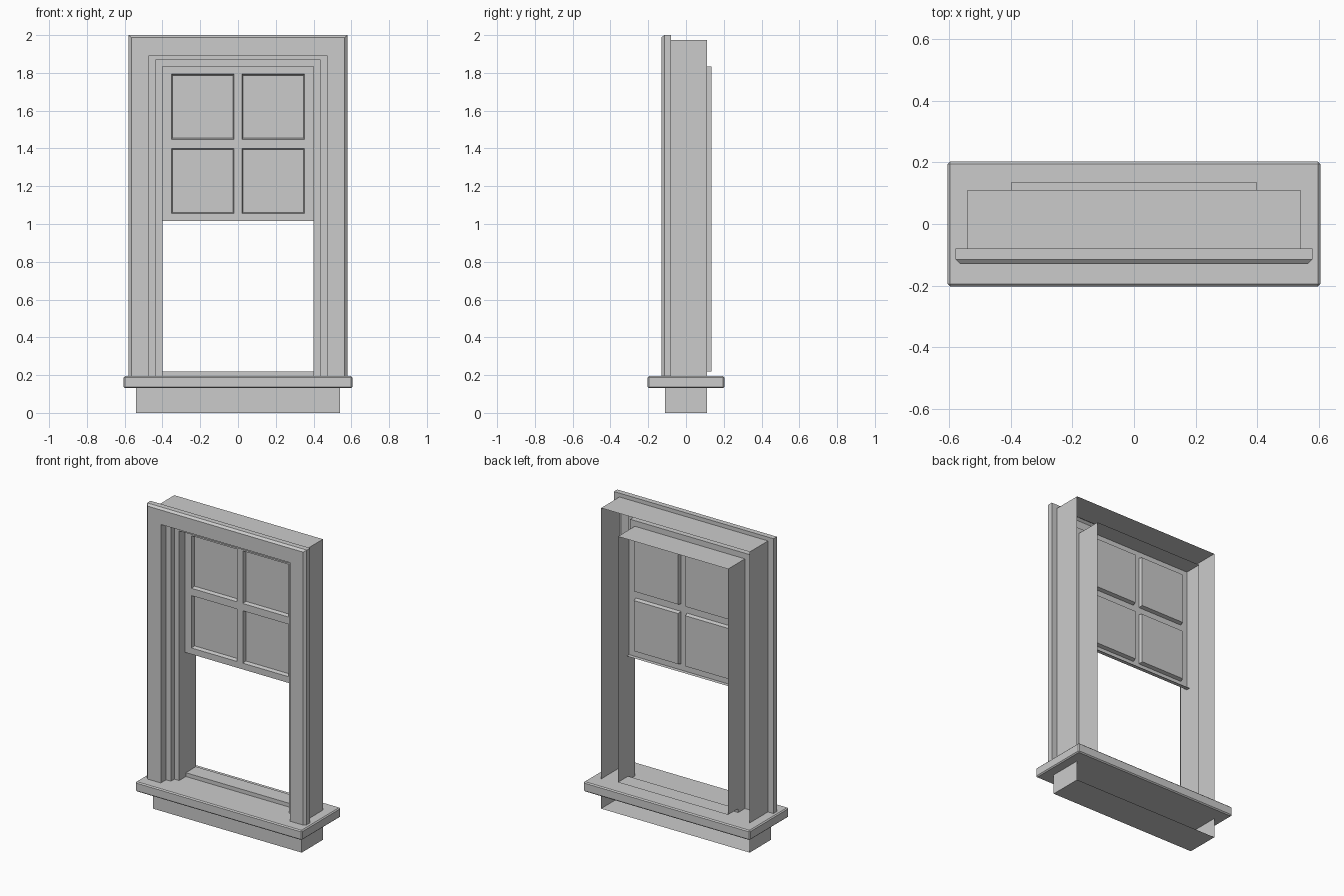
import bpy, bmesh
from mathutils import Vector

if "Cube" in bpy.data.objects:
    bpy.data.objects.remove(bpy.data.objects["Cube"])

SILL_TOP = 0.195


def finish(name, bm):
    bmesh.ops.remove_doubles(bm, verts=bm.verts, dist=1e-5)
    me = bpy.data.meshes.new(name)
    bm.to_mesh(me)
    bm.free()
    ob = bpy.data.objects.new(name, me)
    bpy.context.collection.objects.link(ob)
    return ob


def arch(name, profile, bottom=SILL_TOP):
    """Sweep (half width, top height, y) points up, across and down an opening."""
    bm = bmesh.new()
    rows = [[bm.verts.new(p) for p in
             ((-w, y, bottom), (-w, y, t), (w, y, t), (w, y, bottom))]
            for w, t, y in profile]
    for a, b in zip(rows, rows[1:]):
        for i in range(3):
            bm.faces.new((a[i], a[i + 1], b[i + 1], b[i]))
    return finish(name, bm)


def sheet(name, quads):
    bm = bmesh.new()
    for q in quads:
        bm.faces.new([bm.verts.new(p) for p in q])
    return finish(name, bm)


# Stepped front casing, open at the back
arch("casing", [(0.54, 1.975, -0.08), (0.58, 2.0, -0.08), (0.58, 2.0, -0.115),
                (0.565, 1.988, -0.13), (0.47, 1.893, -0.13), (0.47, 1.893, -0.075),
                (0.435, 1.872, -0.075), (0.435, 1.872, -0.04), (0.40, 1.835, -0.04)])

# Thin outer jamb and inner liner
arch("outer_jamb", [(0.54, 1.975, 0.11), (0.54, 1.975, -0.08)])
arch("liner_front", [(0.40, 1.835, -0.04), (0.40, 1.835, 0.03)])
arch("liner_back", [(0.40, 1.835, 0.03), (0.40, 1.835, 0.135)], 0.22)

# Raised step at the bottom of the opening
sheet("bottom_step", [
    [(-0.4, 0.03, SILL_TOP), (0.4, 0.03, SILL_TOP), (0.4, 0.03, 0.22), (-0.4, 0.03, 0.22)],
    [(-0.4, 0.03, 0.22), (0.4, 0.03, 0.22), (0.4, 0.135, 0.22), (-0.4, 0.135, 0.22)]])

# Raised upper sash: flat grid with four recessed panes and a bottom lip
xs = [-0.4, -0.352, -0.021, 0.021, 0.352, 0.4]
zs = [1.015, 1.056, 1.40, 1.448, 1.793, 1.835]
bm = bmesh.new()
grid = [[bm.verts.new((x, 0.02, z)) for x in xs] for z in zs]
panes = []
for j in range(5):
    for i in range(5):
        f = bm.faces.new((grid[j][i], grid[j][i + 1], grid[j + 1][i + 1], grid[j + 1][i]))
        if i in (1, 3) and j in (1, 3):
            panes.append(f)
lip = [e for e in bm.edges if all(v.co.z < 1.02 for v in e.verts)]
for f in bmesh.ops.extrude_discrete_faces(bm, faces=panes)["faces"]:
    c = f.calc_center_median()
    for v in f.verts:
        d = v.co - c
        v.co += Vector((-0.006 if d.x > 0 else 0.006, 0.025,
                        -0.006 if d.z > 0 else 0.006))
new = bmesh.ops.extrude_edge_only(bm, edges=lip)["geom"]
for v in new:
    if isinstance(v, bmesh.types.BMVert):
        v.co.y += 0.025
finish("sash", bm)

# Sill board with chamfered edges
bm = bmesh.new()
bmesh.ops.create_cube(bm, size=1)
for v in bm.verts:
    v.co = (v.co.x * 1.21, v.co.y * 0.405, 0.163 + v.co.z * 0.064)
bmesh.ops.bevel(bm, geom=bm.edges[:], offset=0.007, segments=1, affect='EDGES')
finish("sill", bm)

# Apron below the sill: front, sides and bottom, open at the back
w, d, h = 0.54, 0.11, 0.132
sides = [[(s * w, -d, 0), (s * w, d, 0), (s * w, d, h), (s * w, -d, h)][::s] for s in (1, -1)]
sheet("apron", sides + [
    [(-w, -d, 0), (w, -d, 0), (w, -d, h), (-w, -d, h)],
    [(-w, d, 0), (w, d, 0), (w, -d, 0), (-w, -d, 0)]])
